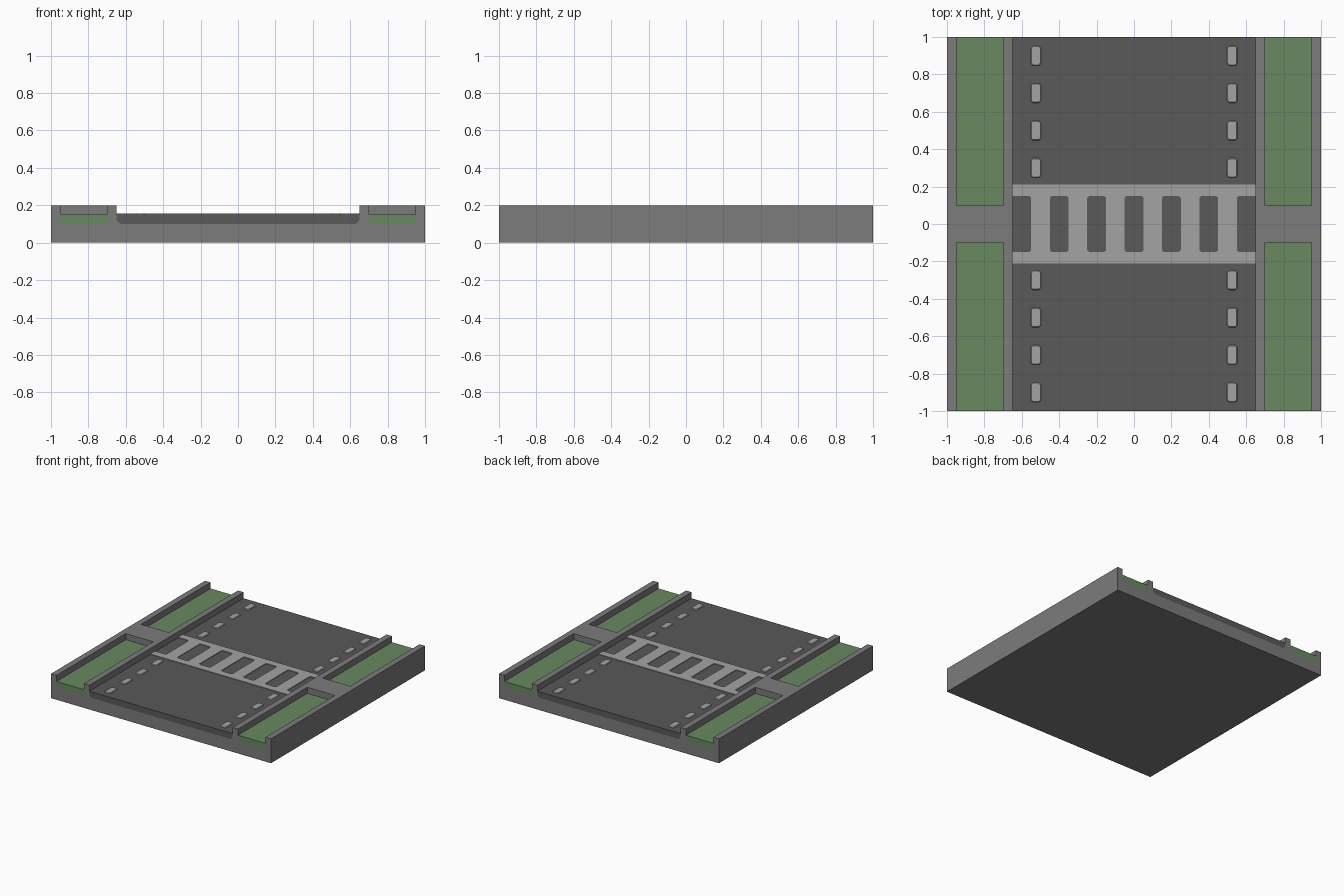
import bpy, bmesh
from mathutils import Vector

if "Cube" in bpy.data.objects:
    bpy.data.objects.remove(bpy.data.objects["Cube"])


def material(name, rgb):
    m = bpy.data.materials.new(name)
    m.diffuse_color = (*rgb, 1)
    m.use_nodes = True
    m.node_tree.nodes["Principled BSDF"].inputs["Base Color"].default_value = m.diffuse_color
    return m


CONCRETE = material("concrete grey", (0.2, 0.2, 0.2))
ASPHALT = material("asphalt dark grey", (0.1, 0.1, 0.1))
GRASS = material("grass green", (0.14, 0.25, 0.12))
PAINT = material("road paint light grey", (0.37, 0.37, 0.37))


def finish(bm, name, mat):
    bmesh.ops.recalc_face_normals(bm, faces=bm.faces)
    me = bpy.data.meshes.new(name)
    bm.to_mesh(me)
    bm.free()
    if mat:
        me.materials.append(mat)
    ob = bpy.data.objects.new(name, me)
    bpy.context.collection.objects.link(ob)
    return ob


def prism(bm, points, offset):
    """Extrude a closed outline of 3D points along an offset."""
    face = bm.faces.new([bm.verts.new(p) for p in points])
    new = bmesh.ops.extrude_face_region(bm, geom=[face])["geom"]
    verts = [v for v in new if isinstance(v, bmesh.types.BMVert)]
    bmesh.ops.translate(bm, verts=verts, vec=Vector(offset))
    return verts


def box(bm, x0, x1, y0, y1, z0, z1):
    prism(bm, [(x0, y0, z0), (x1, y0, z0), (x1, y1, z0), (x0, y1, z0)], (0, 0, z1 - z0))


def octagon(cx, cy, hx, hy, c):
    """Rectangle with clipped corners."""
    return [(cx + x, cy + y) for x, y in (
        (-hx + c, -hy), (hx - c, -hy), (hx, -hy + c), (hx, hy - c),
        (hx - c, hy), (-hx + c, hy), (-hx, hy - c), (-hx, -hy + c))]


def cut(ob, cutter):
    mod = ob.modifiers.new("cut", 'BOOLEAN')
    mod.operation, mod.solver, mod.object = 'DIFFERENCE', 'EXACT', cutter
    cutter.hide_render = True
    bpy.context.view_layer.update()
    me = bpy.data.meshes.new_from_object(ob.evaluated_get(bpy.context.evaluated_depsgraph_get()))
    ob.modifiers.clear()
    ob.data = me
    bpy.data.objects.remove(cutter)


# Concrete base: cross-section with a road trough, run along y
bm = bmesh.new()
section = [(-1, 0), (1, 0), (1, 0.2), (0.65, 0.2), (0.65, 0.12), (0.63, 0.1),
           (-0.63, 0.1), (-0.65, 0.12), (-0.65, 0.2), (-1, 0.2)]
prism(bm, [(x, -1, z) for x, z in section], (0, 2, 0))
base = finish(bm, "concrete_base", CONCRETE)

# Four planting beds sunk into the pavements
bm = bmesh.new()
for sx in (-1, 1):
    for sy in (-1, 1):
        xs = sorted((sx * 0.7, sx * 0.95))
        ys = sorted((sy * 0.1, sy * 1.1))
        box(bm, *xs, *ys, 0.1, 0.3)
cut(base, finish(bm, "bed_cutter", None))

# Grass strips
for i, sx in enumerate((-1, 1)):
    for j, sy in enumerate((-1, 1)):
        bm = bmesh.new()
        box(bm, *sorted((sx * 0.7, sx * 0.95)), *sorted((sy * 0.1, sy)), 0.1, 0.15)
        finish(bm, f"grass_strip_{i * 2 + j + 1}", GRASS)

# Road surface
bm = bmesh.new()
road = [(-0.63, 0.1), (0.63, 0.1), (0.65, 0.12), (0.65, 0.15), (-0.65, 0.15), (-0.65, 0.12)]
prism(bm, [(x, -1, z) for x, z in road], (0, 2, 0))
finish(bm, "road", ASPHALT)

# Crossing: painted plate with the dark stripes cut out
bm = bmesh.new()
box(bm, -0.65, 0.65, -0.21, 0.21, 0.149, 0.155)
crossing = finish(bm, "crossing_paint", PAINT)
bm = bmesh.new()
for i in range(-3, 4):
    cx, hx = i * 0.2, 0.05
    if abs(i) == 3:                     # end stripes run out to the kerb
        cx, hx = cx * 1.05, 0.08
    prism(bm, [(x, y, 0.14) for x, y in octagon(cx, 0, hx, 0.15, 0.01)], (0, 0, 0.03))
cut(crossing, finish(bm, "stripe_cutter", None))

# Lane dashes: low plates with sloping sides
bm = bmesh.new()
for x in (-0.525, 0.525):
    for k in range(4):
        for s in (-1, 1):
            y = s * (0.3 + 0.2 * k)
            top = prism(bm, [(px, py, 0.149) for px, py in octagon(x, y, 0.028, 0.053, 0.01)],
                        (0, 0, 0.006))
            for v in top:
                v.co.x = x + (v.co.x - x) * 0.85
                v.co.y = y + (v.co.y - y) * 0.92
finish(bm, "lane_dashes", PAINT)
